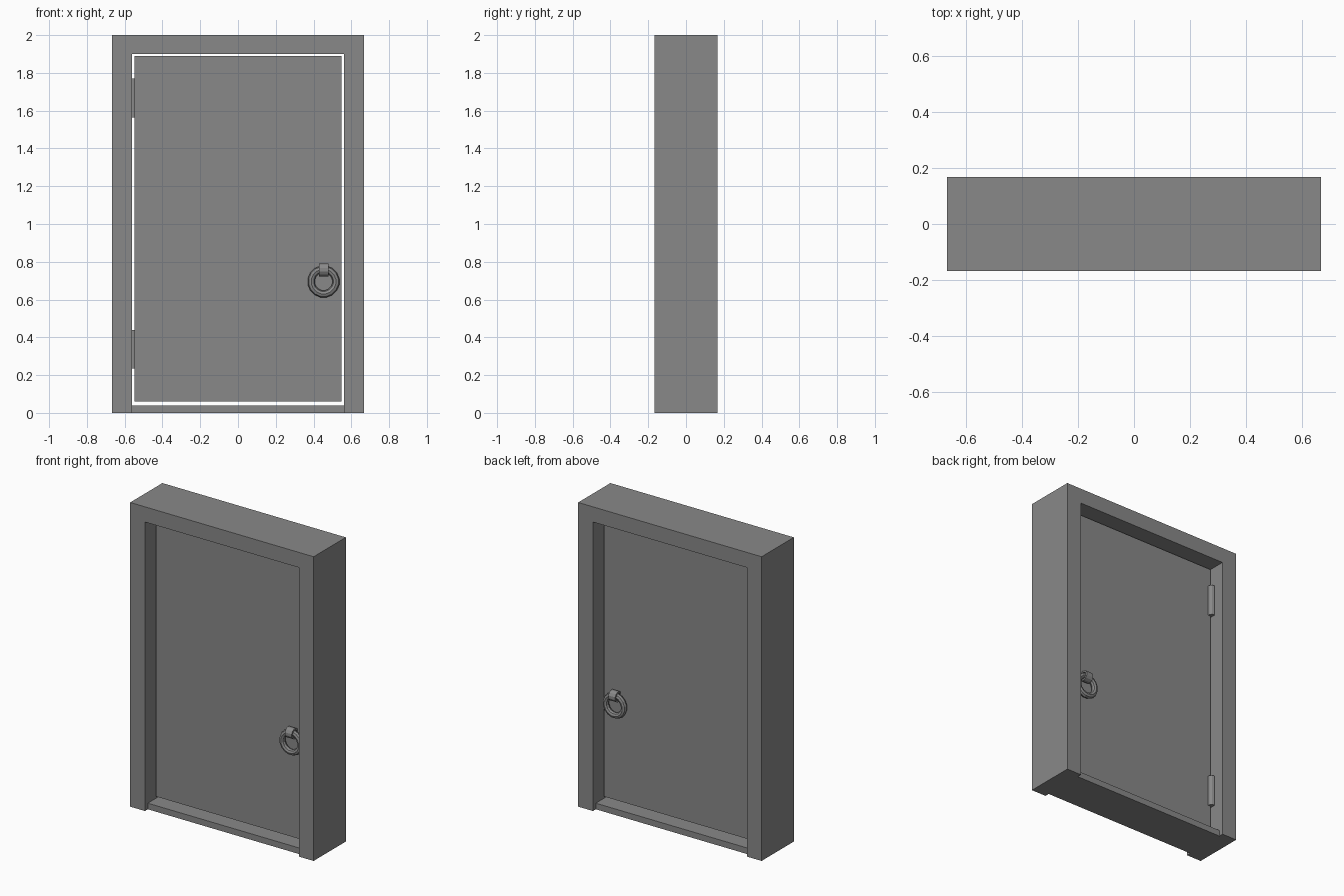
import bpy, bmesh, math
from mathutils import Matrix, Vector

cube = bpy.data.objects.get("Cube")
if cube:
    bpy.data.objects.remove(cube, do_unlink=True)

grey = bpy.data.materials.new("plain grey")
grey.use_nodes = True
colour = (0.25, 0.25, 0.25, 1)
grey.diffuse_color = colour
grey.node_tree.nodes["Principled BSDF"].inputs["Base Color"].default_value = colour


def finish(name, bm):
    bmesh.ops.recalc_face_normals(bm, faces=bm.faces)
    mesh = bpy.data.meshes.new(name)
    bm.to_mesh(mesh)
    bm.free()
    mesh.materials.append(grey)
    obj = bpy.data.objects.new(name, mesh)
    bpy.context.collection.objects.link(obj)
    return obj


def extruded(name, outline, half_depth):
    """Extrude an x-z outline through y."""
    bm = bmesh.new()
    face = bm.faces.new([bm.verts.new((x, -half_depth, z)) for x, z in outline])
    moved = bmesh.ops.extrude_face_region(bm, geom=[face])["geom"]
    bmesh.ops.translate(bm, vec=(0, 2 * half_depth, 0),
                        verts=[v for v in moved if isinstance(v, bmesh.types.BMVert)])
    return finish(name, bm)


def slab(name, half_width, z0, z1, half_depth):
    w = half_width
    return extruded(name, [(-w, z0), (w, z0), (w, z1), (-w, z1)], half_depth)


def lathe(name, profile, centre, axis, steps):
    """Spin a closed (radius, along-axis) profile about an axis."""
    bm = bmesh.new()
    turn = Vector((0, 0, 1)).rotation_difference(Vector(axis)).to_matrix().to_4x4()
    place = Matrix.Translation(centre) @ turn
    rings = []
    for i in range(steps):
        a = 2 * math.pi * (i + 0.5) / steps
        rings.append([bm.verts.new(place @ Vector((r * math.cos(a), r * math.sin(a), h)))
                      for r, h in profile])
    n = len(profile)
    for i in range(steps):
        a, b = rings[i], rings[(i + 1) % steps]
        for j in range(n):
            k = (j + 1) % n
            bm.faces.new((a[j], b[j], b[k], a[k]))
    return finish(name, bm)


# Frame: two jambs and a lintel in one piece, with a recessed sill
W, IN, TOP, DEPTH = 0.667, 0.56, 1.9, 0.167
extruded("door_frame", [(-W, 0), (-IN, 0), (-IN, TOP), (IN, TOP),
                        (IN, 0), (W, 0), (W, 2), (-W, 2)], DEPTH)
slab("sill", IN, 0, 0.04, DEPTH - 0.03)

# Door leaf
DOOR = 0.067
slab("door_leaf", 0.549, 0.06, 1.89, DOOR)

# Hinge barrels on the back edge of the leaf
for name, z in (("lower_hinge", 0.337), ("upper_hinge", 1.667)):
    bm = bmesh.new()
    bmesh.ops.create_cone(bm, cap_ends=True, segments=12, radius1=0.024, radius2=0.024,
                          depth=0.204, matrix=Matrix.Translation((-0.554, DOOR + 0.003, z)))
    finish(name, bm)

# Ring handle and its holding loop, on both faces
for side, sign in (("front", -1), ("back", 1)):
    y = sign * (DOOR + 0.024)
    section = [(0.066 + 0.019 * math.cos(t * math.pi / 4), 0.019 * math.sin(t * math.pi / 4))
               for t in range(8)]
    lathe(side + "_handle_ring", section, (0.453, y, 0.695), (0, 1, 0), 16)
    loop = [(0.024, -0.025), (0.035, -0.025), (0.035, 0.025), (0.024, 0.025)]
    lathe(side + "_handle_loop", loop, (0.453, y, 0.757), (1, 0, 0), 12)
